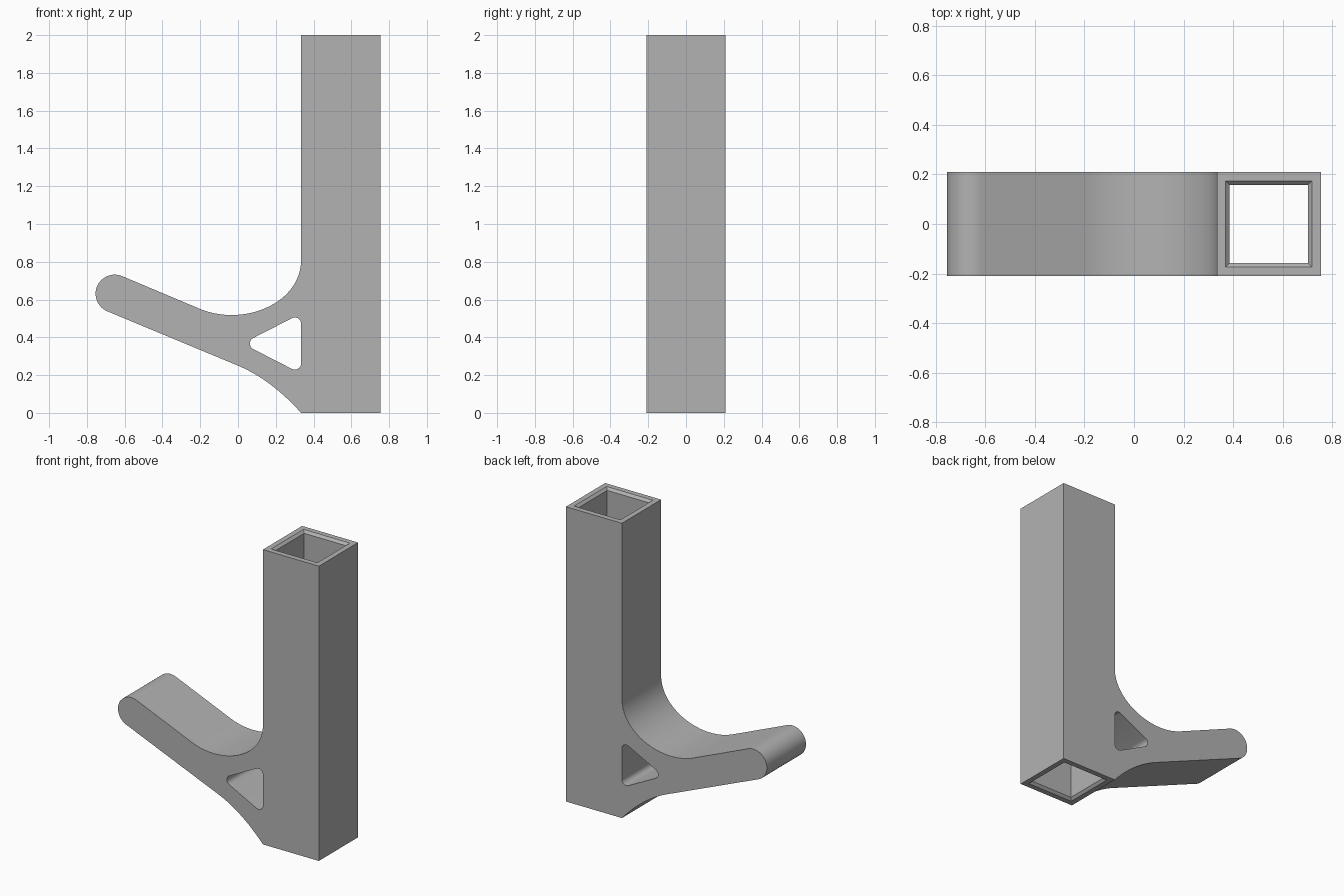
import bpy
import bmesh
from math import cos, sin, radians
from mathutils import Vector
from mathutils.geometry import interpolate_bezier

cube = bpy.data.objects.get("Cube")
if cube:
    bpy.data.objects.remove(cube, do_unlink=True)

HALF = 0.21                 # half width of the square tube and the hook
RIGHT = 0.754               # outer side of the tube
INNER = RIGHT - 2 * HALF    # side of the tube that carries the hook
CENTRE = RIGHT - HALF
SLOPE = 22.5                # tilt of the arm in degrees

grey = bpy.data.materials.new("plain_grey")
grey.use_nodes = True
colour = (0.45, 0.45, 0.45, 1)
grey.diffuse_color = colour
grey.node_tree.nodes["Principled BSDF"].inputs["Base Color"].default_value = colour


def arc(x, z, r, start, end, steps):
    angles = [radians(start + (end - start) * i / steps) for i in range(steps + 1)]
    return [(x + r * cos(a), z + r * sin(a)) for a in angles]


def bezier(points, steps):
    return [tuple(p) for p in interpolate_bezier(*[Vector(p) for p in points], steps)]


def make_object(name, bm):
    bmesh.ops.recalc_face_normals(bm, faces=bm.faces)
    mesh = bpy.data.meshes.new(name)
    bm.to_mesh(mesh)
    bm.free()
    obj = bpy.data.objects.new(name, mesh)
    bpy.context.collection.objects.link(obj)
    mesh.materials.append(grey)
    return obj


def extrude_profile(name, profile, half):
    """Extrude an x-z outline along y, centred on y = 0."""
    bm = bmesh.new()
    face = bm.faces.new([bm.verts.new((x, -half, z)) for x, z in profile])
    grown = bmesh.ops.extrude_face_region(bm, geom=[face])
    verts = [v for v in grown["geom"] if isinstance(v, bmesh.types.BMVert)]
    bmesh.ops.translate(bm, verts=verts, vec=(0, 2 * half, 0))
    return make_object(name, bm)


def loft_squares(name, levels):
    """Stack square sections given as (height, half width)."""
    bm = bmesh.new()
    rings = [[bm.verts.new((CENTRE + sx * h, sy * h, z))
              for sx, sy in ((-1, -1), (1, -1), (1, 1), (-1, 1))]
             for z, h in levels]
    for low, high in zip(rings, rings[1:]):
        for i in range(4):
            j = (i + 1) % 4
            bm.faces.new((low[i], low[j], high[j], high[i]))
    bm.faces.new(rings[0])
    bm.faces.new(rings[-1])
    return make_object(name, bm)


def cut(target, cutter):
    cutter.hide_render = True
    mod = target.modifiers.new("cut", "BOOLEAN")
    mod.operation = "DIFFERENCE"
    mod.solver = "EXACT"
    mod.object = cutter
    bpy.context.view_layer.objects.active = target
    bpy.ops.object.modifier_apply(modifier=mod.name)
    bpy.data.objects.remove(cutter, do_unlink=True)


# Tube and hook outline: tube, upper sweep, rounded arm tip, lower sweep
upper_sweep = bezier([(INNER, 0.81), (INNER, 0.58), (0.03, 0.455), (-0.2, 0.55)], 28)
arm_tip = arc(-0.653, 0.631, 0.101, 90 - SLOPE, 270 - SLOPE, 24)
lower_sweep = bezier([(0, 0.25), (0.115, 0.202), (0.227, 0.119), (INNER, 0)], 16)
outline = [(RIGHT, 0), (RIGHT, 2), (INNER, 2)] + upper_sweep + arm_tip + lower_sweep
body = extrude_profile("hook_and_tube", outline, HALF)

# Rounded triangular window between arm and tube
window = (arc(0.096, 0.367, 0.033, 117, 243, 10)
          + arc(INNER - 0.033, 0.262, 0.033, 243, 360, 10)
          + arc(INNER - 0.033, 0.472, 0.033, 0, 117, 10))
cut(body, extrude_profile("window_cutter", window, 2 * HALF))

# Square bore with chamfered mouths at both ends
bore = [(-0.02, 0.194), (0.016, 0.158), (1.984, 0.158), (2.02, 0.194)]
cut(body, loft_squares("bore_cutter", bore))

# Smooth the curved walls, keep the corners sharp
bpy.ops.object.select_all(action="DESELECT")
body.select_set(True)
bpy.context.view_layer.objects.active = body
bpy.ops.object.shade_smooth_by_angle(angle=radians(25))
